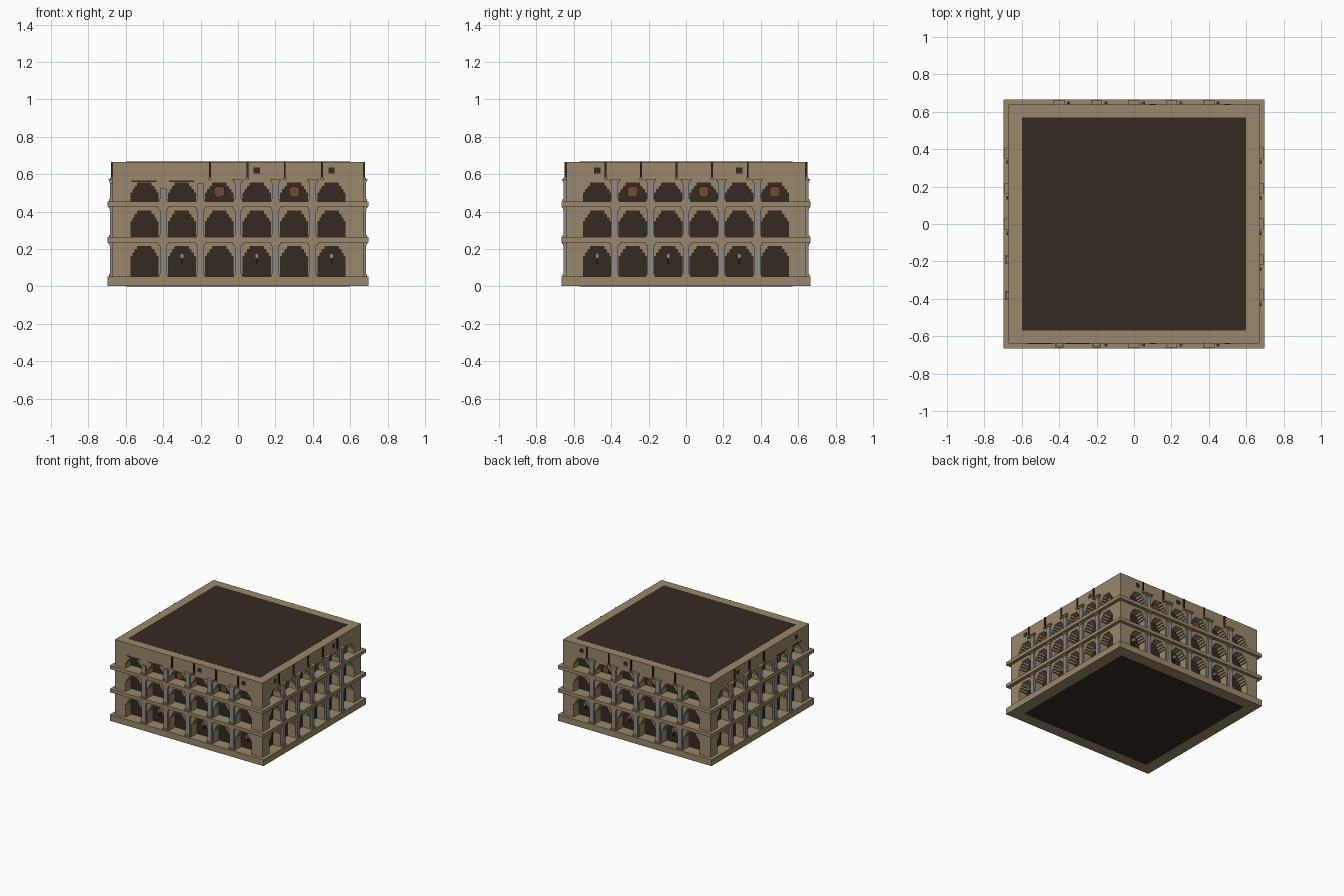
import bpy, bmesh

if "Cube" in bpy.data.objects:
    bpy.data.objects.remove(bpy.data.objects["Cube"], do_unlink=True)


def material(name, rgb):
    m = bpy.data.materials.new(name)
    m.use_nodes = True
    m.diffuse_color = (*rgb, 1)
    m.node_tree.nodes["Principled BSDF"].inputs["Base Color"].default_value = (*rgb, 1)
    return m


STONE = material("tan stone", (0.32, 0.25, 0.145))
DARK = material("dark interior", (0.035, 0.024, 0.015))
GREY = material("grey stone", (0.27, 0.26, 0.25))
WOOD = material("dark wood", (0.05, 0.024, 0.01))
RUST = material("rust brown", (0.16, 0.068, 0.026))

HALF_X, HALF_Y, DEPTH = 0.67, 0.64, 0.07
TOP = 0.667


def build(name, boxes, mat):
    """Join axis-aligned boxes, each a (low corner, high corner) pair."""
    bm = bmesh.new()
    for lo, hi in boxes:
        verts = bmesh.ops.create_cube(bm, size=1)["verts"]
        for v in verts:
            v.co = [(a + b) / 2 + c * abs(b - a) for a, b, c in zip(lo, hi, v.co)]
    mesh = bpy.data.meshes.new(name)
    bm.to_mesh(mesh)
    bm.free()
    mesh.materials.append(mat)
    obj = bpy.data.objects.new(name, mesh)
    bpy.context.collection.objects.link(obj)


def block(half_x, half_y, z0, z1):
    return (-half_x, -half_y, z0), (half_x, half_y, z1)


# Solid dark core, plinth and two ledges
build("dark_core", [block(HALF_X - DEPTH, HALF_Y - DEPTH, 0, TOP)], DARK)
build("plinth", [block(0.698, 0.666, 0.001, 0.053)], STONE)
build("lower_ledge", [block(0.698, 0.666, 0.235, 0.263)], STONE)
build("upper_ledge", [block(0.698, 0.666, 0.427, 0.455)], STONE)

# Storeys: floor, arch crown, underside of the next band
STOREYS = [(0.053, 0.214, 0.235), (0.263, 0.402, 0.427), (0.455, 0.553, 0.575)]
FULL, STEP = 0.0725, 0.018

for side, axis, sign in (("front", 0, -1), ("back", 0, 1), ("right", 1, -1), ("left", 1, 1)):
    pitch = 0.2 if axis == 0 else 0.19
    end = HALF_X if axis == 0 else HALF_Y - DEPTH
    plane = HALF_Y if axis == 0 else HALF_X
    shift = 0.05 if axis == 0 else -0.05
    bays = [(i - 2.5) * pitch for i in range(6)]
    piers = [(i - 2) * pitch for i in range(5)]

    def facade(u0, u1, z0, z1, inner, outer):
        """Box on this side: u along the wall, inner/outer from its face."""
        a, b = sorted((sign * (plane + inner), sign * (plane + outer)))
        if axis == 0:
            return (u0, a, z0), (u1, b, z1)
        return (a, u0, z0), (b, u1, z1)

    def ruined(u):
        """The front corner on the -x side has lost its upper trim."""
        return u < -0.1 and side in ("front", "right")

    # Arcade wall with stepped arches, assembled in courses
    wall = []
    base = 0.053
    for floor, crown, band in STOREYS:
        courses = [(base, floor, 0), (floor, crown - 3 * STEP, FULL)]
        for k, half in enumerate((0.062, 0.05, 0.036)):
            courses.append((crown - (3 - k) * STEP, crown - (2 - k) * STEP, half))
        for z0, z1, half in courses:
            if half == 0 or z1 - z0 < 0.001:
                continue
            edges = [-end] + [e for u in bays for e in (u - half, u + half)] + [end]
            for u0, u1 in zip(edges[::2], edges[1::2]):
                wall.append(facade(u0, u1, z0, z1, -DEPTH, 0))
        wall.append(facade(-end, end, crown, band, -DEPTH, 0))
    wall.append(facade(-end, end, 0.575, TOP - 0.001, -DEPTH, 0))
    build(side + "_arcade_wall", wall, STONE)

    # Engaged columns with tan feet and capitals
    shafts, caps = [], []
    for floor, crown, band in STOREYS:
        upper = floor > 0.4
        for u in piers:
            top = band - 0.02
            if upper and ruined(u):
                top = 0.525 if u < -0.3 else 0.55
            else:
                caps.append(facade(u - 0.024, u + 0.024, top, top + 0.012, -0.01, 0.018))
                caps.append(facade(u - 0.03, u + 0.03, top + 0.012, band, -0.01, 0.022))
            shafts.append(facade(u - 0.017, u + 0.017, floor + 0.01, top, -0.01, 0.015))
            caps.append(facade(u - 0.023, u + 0.023, floor, floor + 0.012, -0.01, 0.02))
    build(side + "_columns", shafts, GREY)
    build(side + "_capitals", caps, STONE)

    # Hanging poles with small stone brackets
    poles, brackets = [], []
    for u in piers:
        if ruined(u) and u < -0.3 and axis == 0 or side == "right" and ruined(u):
            continue
        c = u + shift
        poles.append(facade(c - 0.005, c + 0.005, 0.58, 0.664, -0.005, 0.009))
        brackets.append(facade(c - 0.009, c + 0.009, 0.568, 0.582, -0.005, 0.014))
    build(side + "_poles", poles, WOOD)
    build(side + "_pole_brackets", brackets, STONE)

    # Small attic windows
    lit = [bays[3], bays[5]] if axis == 0 else [bays[0], bays[4]]
    build(side + "_attic_windows",
          [facade(u - 0.017, u + 0.017, 0.603, 0.635, -0.004, 0.002) for u in lit], DARK)

    # Rust panels hung in the upper arches
    hung = [bays[2], bays[4]] if axis == 0 else bays[1::2]
    panels = []
    for u in hung:
        panels.append(facade(u - 0.028, u + 0.028, 0.485, 0.528, -0.04, -0.025))
        panels.append(facade(u - 0.02, u + 0.02, 0.478, 0.535, -0.04, -0.025))
    build(side + "_hanging_panels", panels, RUST)

    # Lanterns on short rods in the ground arches
    spots = bays[1::2] if axis == 0 else bays[::2]
    build(side + "_lanterns",
          [facade(u - 0.01, u + 0.01, 0.15, 0.175, -0.06, -0.035) for u in spots], GREY)
    build(side + "_lantern_rods",
          [facade(u - 0.004, u + 0.004, 0.12, 0.15, -0.06, -0.045) for u in spots], WOOD)

    # Cracks above the arches of the ruined corner
    if side in ("front", "right"):
        build(side + "_cracks",
              [facade(u - 0.07, u + 0.065, 0.558, 0.566, -0.004, 0.001) for u in bays[:2]], DARK)
